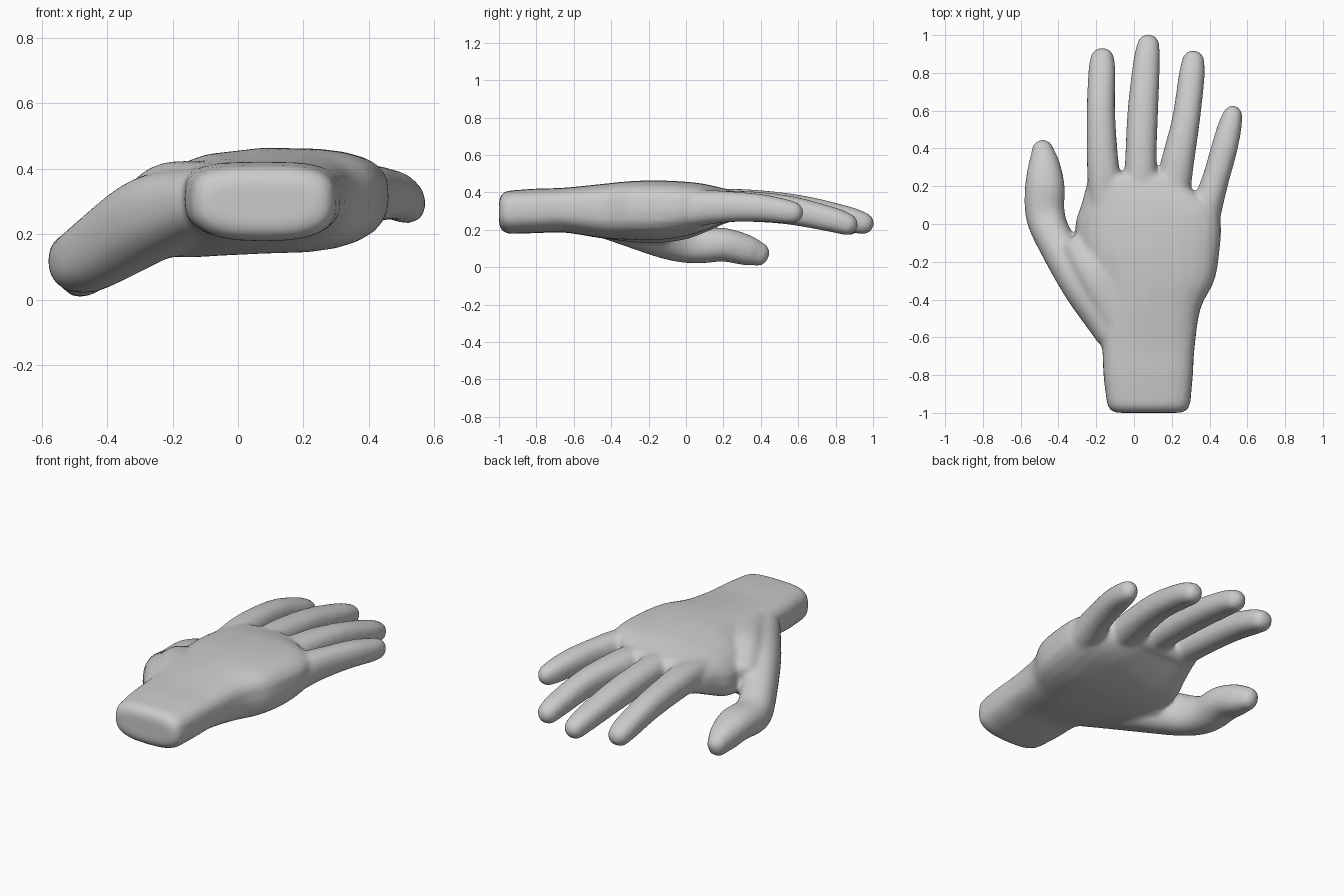
import bpy
import bmesh
import math
from mathutils import Vector

default = bpy.data.objects.get("Cube")
if default:
    bpy.data.objects.remove(default)

SIDES = 24
UP = Vector((0, 0, 1))


def smooth_path(points, steps=5):
    """Catmull-Rom through rows of x, y, z, half width, half height, sag."""
    rows = [Vector(p) for p in points]
    rows = [rows[0] * 2 - rows[1]] + rows + [rows[-1] * 2 - rows[-2]]
    out = []
    for a, b, c, d in zip(rows, rows[1:], rows[2:], rows[3:]):
        for i in range(steps):
            t = i / steps
            out.append((b * 2 + (c - a) * t + (a * 2 - b * 5 + c * 4 - d) * t * t
                        + (b * 3 - a - c * 3 + d) * t ** 3) * 0.5)
    return out + [rows[-2]]


def sweep(bm, points, top=2.3, bottom=2.3, cap=0.06, upright=False):
    """Closed rounded tube along a path, with a domed cap on both ends."""
    path = smooth_path([(*p, 0)[:6] for p in points])
    stations = []
    for i, p in enumerate(path):
        ahead = path[min(i + 1, len(path) - 1)]
        behind = path[max(i - 1, 0)]
        along = Vector((0, 1, 0)) if upright else Vector((ahead - behind)[:3]).normalized()
        stations.append((Vector(p[:3]), along, p[3], p[4], p[5]))

    def dome(station, sign):
        c, along, w, h, sag = station
        angles = [math.radians(a) for a in (25, 50, 70, 82)]
        return [(c + along * sign * cap * math.sin(a), along,
                 w - min(w, cap) * (1 - math.cos(a)),
                 h - min(h, cap) * (1 - math.cos(a)), sag) for a in angles]

    stations = dome(stations[0], -1)[::-1] + stations + dome(stations[-1], 1)
    rings = []
    for c, along, w, h, sag in stations:
        side = along.cross(UP).normalized()
        over = side.cross(along)
        ring = []
        for k in range(SIDES):
            a = math.tau * k / SIDES
            u, v = math.cos(a), math.sin(a)
            power = top if v > 0 else bottom
            u = math.copysign(abs(u) ** (2 / power), u)
            v = math.copysign(abs(v) ** (2 / power), v)
            drop = sag * min(u, 0) ** 2
            ring.append(bm.verts.new(c + side * u * w + over * (v * h - drop)))
        rings.append(ring)
    for r, s in zip(rings, rings[1:]):
        for k in range(SIDES):
            n = (k + 1) % SIDES
            bm.faces.new((r[k], r[n], s[n], s[k]))
    bm.faces.new(rings[0][::-1])
    bm.faces.new(rings[-1])


bm = bmesh.new()

# Wrist and palm: y, left edge, right edge, bottom, top, sag on the thumb side
palm = [(-0.94, -0.145, 0.30, 0.178, 0.41, 0), (-0.8, -0.162, 0.312, 0.182, 0.42, 0),
        (-0.65, -0.17, 0.322, 0.185, 0.425, 0), (-0.45, -0.20, 0.352, 0.155, 0.445, 0.03),
        (-0.3, -0.25, 0.425, 0.145, 0.46, 0.07), (-0.15, -0.3, 0.452, 0.142, 0.464, 0.08),
        (0, -0.31, 0.46, 0.165, 0.457, 0.08), (0.1, -0.28, 0.42, 0.195, 0.445, 0.06),
        (0.21, -0.25, 0.26, 0.24, 0.42, 0.04)]
sweep(bm, [((a + b) / 2, y, (lo + hi) / 2, (b - a) / 2, (hi - lo) / 2, sag)
           for y, a, b, lo, hi, sag in palm], top=3.4, bottom=2.7, upright=True)

# Four fingers: index, middle, ring, little
fingers = [
    [(-0.14, 0.1, 0.32, 0.1, 0.085), (-0.165, 0.32, 0.33, 0.084, 0.082),
     (-0.175, 0.6, 0.305, 0.075, 0.077), (-0.17, 0.8, 0.255, 0.072, 0.067),
     (-0.168, 0.873, 0.23, 0.064, 0.06)],
    [(0.04, 0.1, 0.33, 0.1, 0.085), (0.036, 0.32, 0.335, 0.084, 0.082),
     (0.047, 0.6, 0.31, 0.081, 0.077), (0.066, 0.85, 0.262, 0.071, 0.067),
     (0.075, 0.945, 0.235, 0.06, 0.06)],
    [(0.2, 0.1, 0.32, 0.09, 0.085), (0.23, 0.32, 0.325, 0.087, 0.082),
     (0.275, 0.55, 0.305, 0.074, 0.077), (0.305, 0.78, 0.255, 0.069, 0.067),
     (0.313, 0.86, 0.23, 0.06, 0.06)],
    [(0.34, -0.05, 0.3, 0.1, 0.1), (0.395, 0.12, 0.32, 0.08, 0.092),
     (0.436, 0.25, 0.323, 0.071, 0.082), (0.478, 0.4, 0.317, 0.07, 0.074),
     (0.508, 0.52, 0.3, 0.063, 0.066), (0.52, 0.568, 0.293, 0.054, 0.06)],
]
for finger in fingers:
    sweep(bm, finger)

# Thumb, dropping below the palm, and the web that joins them
sweep(bm, [(-0.11, -0.57, 0.3, 0.1, 0.1), (-0.262, -0.325, 0.25, 0.118, 0.13),
           (-0.415, -0.09, 0.155, 0.1, 0.115), (-0.47, 0.05, 0.118, 0.104, 0.098),
           (-0.472, 0.2, 0.12, 0.105, 0.09), (-0.476, 0.32, 0.092, 0.083, 0.082),
           (-0.483, 0.385, 0.072, 0.06, 0.066)])
sweep(bm, [(-0.08, -0.5, 0.3, 0.12, 0.12), (-0.2, -0.28, 0.275, 0.12, 0.145),
           (-0.29, -0.13, 0.235, 0.1, 0.115)])

bmesh.ops.recalc_face_normals(bm, faces=bm.faces)
mesh = bpy.data.meshes.new("hand")
bm.to_mesh(mesh)
bm.free()
mesh.polygons.foreach_set("use_smooth", [True] * len(mesh.polygons))
hand = bpy.data.objects.new("hand", mesh)
bpy.context.collection.objects.link(hand)

# Plain skin colour
skin = bpy.data.materials.new("plain grey")
skin.use_nodes = True
grey = (0.6, 0.6, 0.6, 1)
skin.diffuse_color = grey
skin.node_tree.nodes["Principled BSDF"].inputs["Base Color"].default_value = grey
mesh.materials.append(skin)

# Fuse the parts into one skin and soften the webs
remesh = hand.modifiers.new("fuse", "REMESH")
remesh.mode = "VOXEL"
remesh.voxel_size = 0.013
remesh.use_smooth_shade = True
soften = hand.modifiers.new("soften", "SMOOTH")
soften.factor = 0.5
soften.iterations = 8
